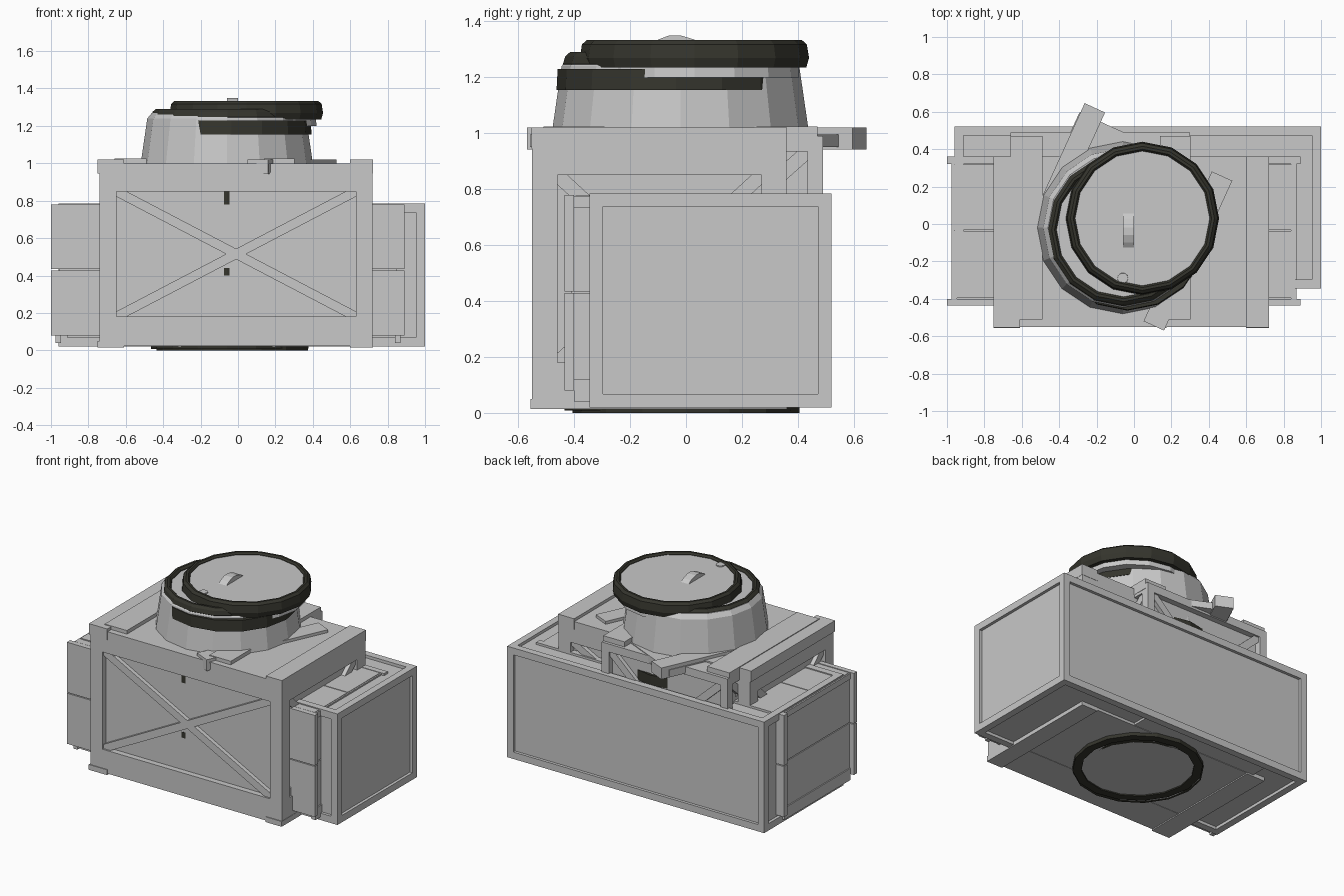
import bpy, bmesh, math
from mathutils import Vector, Matrix

if "Cube" in bpy.data.objects:
    bpy.data.objects.remove(bpy.data.objects["Cube"])


def material(name, colour):
    m = bpy.data.materials.new(name)
    m.diffuse_color = (*colour, 1)
    m.use_nodes = True
    m.node_tree.nodes["Principled BSDF"].inputs["Base Color"].default_value = m.diffuse_color
    return m


GREY = material("plain grey", (0.58, 0.58, 0.58))
DARK = material("dark iron", (0.035, 0.035, 0.026))


def finish(name, bm, mat):
    bmesh.ops.recalc_face_normals(bm, faces=bm.faces)
    me = bpy.data.meshes.new(name)
    bm.to_mesh(me)
    bm.free()
    me.materials.append(mat)
    ob = bpy.data.objects.new(name, me)
    bpy.context.collection.objects.link(ob)
    return ob


def add_box(bm, lo, hi, rot=None):
    lo, hi = Vector(lo), Vector(hi)
    mat = Matrix.Translation((lo + hi) / 2)
    if rot:
        mat = mat @ rot
    return bmesh.ops.create_cube(bm, size=1, matrix=mat @ Matrix.Diagonal((*(hi - lo), 1)))


def box(name, lo, hi, rot=None):
    bm = bmesh.new()
    add_box(bm, lo, hi, rot)
    return finish(name, bm, GREY)


def revolve(name, profile, centre, mat, closed=False, sides=16):
    bm = bmesh.new()
    rings = []
    for r, z in profile:
        rings.append([bm.verts.new((centre[0] + r * math.cos(a), centre[1] + r * math.sin(a), z))
                      for a in (2 * math.pi * i / sides for i in range(sides))])
    pairs = list(zip(rings, rings[1:])) + ([(rings[-1], rings[0])] if closed else [])
    for a, b in pairs:
        for i in range(sides):
            j = (i + 1) % sides
            bm.faces.new((a[i], a[j], b[j], b[i]))
    if not closed:
        bm.faces.new(rings[0])
        bm.faces.new(rings[-1])
    return finish(name, bm, mat)


def braced_crate(name, lo, hi, post, z_low, z_high, recess=0.04, brace=0.05):
    """Crate with recessed walls, corner posts, end slabs and crossed braces."""
    x0, y0, z0 = lo
    x1, y1, z1 = hi
    bm = bmesh.new()
    add_box(bm, (x0 + recess, y0 + recess, z0 + .01), (x1 - recess, y1 - recess, z1 - .01))
    add_box(bm, lo, (x1, y1, z_low))
    add_box(bm, (x0, y0, z_high), hi)
    for xa in (x0, x1 - post):
        for ya in (y0, y1 - post):
            add_box(bm, (xa, ya, z_low), (xa + post, ya + post, z_high))
    zc, h = (z_low + z_high) / 2, z_high - z_low
    t = recess - 0.012
    for axis in (0, 1):
        w = (hi[axis] - lo[axis]) - 2 * post
        mid = (lo[axis] + hi[axis]) / 2
        length, ang = math.hypot(w, h), math.atan2(h, w)
        other = 1 - axis
        for depth in (lo[other] + recess - t / 2, hi[other] - recess + t / 2):
            for s in (1, -1):
                if axis == 0:
                    c, size = (mid, depth, zc), Vector((length, t, brace))
                    rot = Matrix.Rotation(s * ang, 4, 'Y')
                else:
                    c, size = (depth, mid, zc), Vector((t, length, brace))
                    rot = Matrix.Rotation(s * ang, 4, 'X')
                add_box(bm, Vector(c) - size / 2, Vector(c) + size / 2, rot)
    return finish(name, bm, GREY)


# tall front crate, with cleats on top and skids below
braced_crate("front_crate", (-.74, -.55, .022), (.72, .36, 1.0), .09, .18, .85)
for side, xa, xb in (("left", -.75, -.61), ("right", .60, .722)):
    box("front_crate_cleat_" + side, (xa, -.553, .945), (xb, .362, 1.02))
    box("front_crate_skid_" + side, (xa, -.556, .014), (xb, .362, .05))

# narrower crate standing behind it
braced_crate("rear_crate", (-.66, -.505, .025), (.30, .49, .99), .055, .15, .935)
for side, xa, xb in (("left", -.66, -.49), ("right", .14, .302)):
    box("rear_crate_cleat_" + side, (xa, -.51, .955), (xb, .47, 1.025))

# long low chest with inset panels on every side
bm = bmesh.new()
add_box(bm, (-.96, -.345, .02), (1.0, .52, .785))
bmesh.ops.recalc_face_normals(bm, faces=bm.faces)
panels = list(bm.faces)
bmesh.ops.inset_individual(bm, faces=panels, thickness=.067, depth=0)
bmesh.ops.inset_individual(bm, faces=panels, thickness=0, depth=-.02)
finish("panelled_chest", bm, GREY)

# plank box crossing the chest
box("plank_box_core", (-.955, -.41, .09), (.85, .33, .765))
for ya, yb in ((-.435, -.40), (.32, .36)):
    for za, zb in ((.08, .428), (.434, .78)):
        box("plank_box_side", (-1.0, ya, za), (.89, yb, zb))
for ya, yb in ((-.395, -.038), (-.032, .318)):
    box("plank_box_lid", (-.965, ya, .75), (.86, yb, .778))
for xa, xb in ((-.975, -.945), (.84, .87)):
    for za, zb in ((.04, .12), (.735, .775)):
        box("plank_box_end_rail", (xa, -.40, za), (xb, .32, zb))
    for za, zb in ((.12, .428), (.434, .735)):
        box("plank_box_end", (xa + .008, -.40, za), (xb - .008, .32, zb))

# twisted lid lying under the barrel, with two long cleats
turn = Matrix.Rotation(math.radians(-24.5), 4, 'Z')
lid_centre = Vector((-.06, .02, 0))


def turned_box(name, lo, hi):
    ob = box(name, lo, hi)
    ob.data.transform(Matrix.Translation(lid_centre) @ turn)
    return ob


turned_box("twisted_lid", (-.45, -.43, .95), (.45, .43, .995))
for s in (-1, 1):
    c = s * .385
    shift = -s * .005
    turned_box("twisted_lid_cleat", (c - .06, -.46 - s * -.02 + shift, .942),
               (c + .06, .46 - s * .02 + shift, 1.02))

# barrel running through all the crates
CB = (-.06, -.02)
revolve("barrel_body", [(.39, .008), (.42, .12), (.465, .36), (.485, .6), (.485, .75),
                        (.46, 1.0), (.425, 1.24), (.40, 1.27)], CB, GREY)
for za, zb in ((.40, .44), (.78, .85)):
    revolve("barrel_middle_hoop", [(.45, za), (.493, za), (.493, zb), (.45, zb)], CB, DARK, True)
revolve("barrel_upper_hoop", [(.36, 1.155), (.428, 1.155), (.424, 1.23), (.36, 1.23)],
        (-.035, -.035), DARK, True)


def rim(name, centre, r, zs):
    za, zb = zs
    prof = [(r - .055, za), (r - .01, za), (r, za + (zb - za) * .35), (r - .008, zb - .015),
            (r - .025, zb), (r - .04, zb), (r - .05, zb - .012)]
    revolve(name, prof, centre, DARK, True)


rim("barrel_lower_rim", (-.055, -.03), .41, (1.225, 1.29))
revolve("barrel_lid", [(.375, 1.2), (.365, 1.318)], (.045, .03), GREY)
rim("barrel_lid_rim", (.045, .03), .41, (1.235, 1.333))

# dark rims showing under the crates
for c, z in (((-.03, 0), 0.0), ((-.06, -.03), .008)):
    revolve("barrel_bottom_rim", [(.35, z), (.405, z), (.41, z + .08), (.35, z + .08)], c, DARK, True)

# arched handle on the lid and a small bung
bm = bmesh.new()
arc = [(-.13, 1.315), (-.10, 1.335), (-.06, 1.35), (-.02, 1.35), (.03, 1.335), (.06, 1.315)]
a = [bm.verts.new((-.06, y, z)) for y, z in arc]
b = [bm.verts.new((0, y, z)) for y, z in arc]
bm.faces.new(a)
bm.faces.new(b)
for i in range(len(arc)):
    j = (i + 1) % len(arc)
    bm.faces.new((a[i], a[j], b[j], b[i]))
finish("lid_handle", bm, GREY)
revolve("lid_bung", [(.032, 1.30), (.028, 1.325)], (-.06, -.29), GREY, sides=10)
